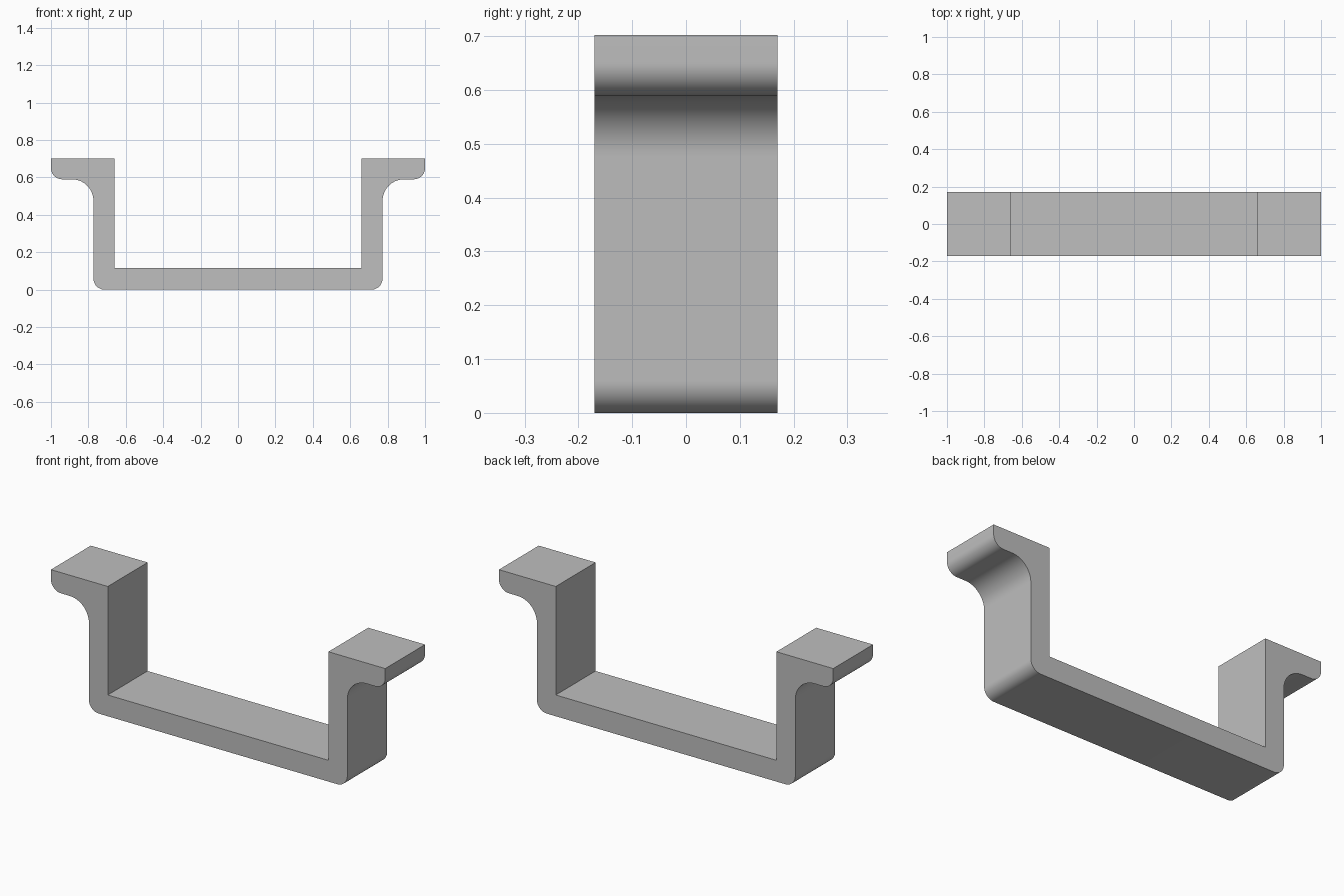
import bpy, bmesh
from math import sin, cos, radians

cube = bpy.data.objects.get("Cube")
if cube:
    bpy.data.objects.remove(cube, do_unlink=True)

HALF_DEPTH = 0.17
TOP, LIP, FLOOR = 0.702, 0.59, 0.115
INNER, OUTER = 0.66, 0.773
ROUND, FILLET = 0.06, 0.115


def arc(cx, cz, r, start, end, steps=14):
    """Points along an arc, angles in degrees."""
    angles = [radians(start + (end - start) * i / steps) for i in range(steps + 1)]
    return [(cx + r * cos(a), cz + r * sin(a)) for a in angles]


# Half profile on the +x side, from the floor's underside round to its top
half = arc(OUTER - ROUND, ROUND, ROUND, -90, 0)             # rounded lower corner
half += arc(OUTER + FILLET, LIP - FILLET, FILLET, 180, 90)  # fillet below the flange
half += arc(1 - ROUND, LIP + ROUND, ROUND, -90, 0)          # rounded flange tip
half += [(1, TOP), (INNER, TOP), (INNER, FLOOR)]
profile = half + [(-x, z) for x, z in reversed(half)]

# Extrude the mirrored profile through the depth
bm = bmesh.new()
face = bm.faces.new([bm.verts.new((x, -HALF_DEPTH, z)) for x, z in profile])
result = bmesh.ops.extrude_face_region(bm, geom=[face], use_keep_orig=True)
moved = [v for v in result["geom"] if isinstance(v, bmesh.types.BMVert)]
bmesh.ops.translate(bm, verts=moved, vec=(0, 2 * HALF_DEPTH, 0))
bmesh.ops.recalc_face_normals(bm, faces=bm.faces)
mesh = bpy.data.meshes.new("flanged_bracket")
bm.to_mesh(mesh)
bm.free()
bracket = bpy.data.objects.new("flanged_bracket", mesh)
bpy.context.collection.objects.link(bracket)

# Plain grey material
grey = bpy.data.materials.new("light_grey")
grey.use_nodes = True
colour = (0.52, 0.52, 0.52, 1)
grey.diffuse_color = colour
grey.node_tree.nodes["Principled BSDF"].inputs["Base Color"].default_value = colour
mesh.materials.append(grey)

# Smooth rounds, crisp edges
bpy.ops.object.select_all(action="DESELECT")
bracket.select_set(True)
bpy.context.view_layer.objects.active = bracket
bpy.ops.object.shade_smooth_by_angle(angle=radians(30))
